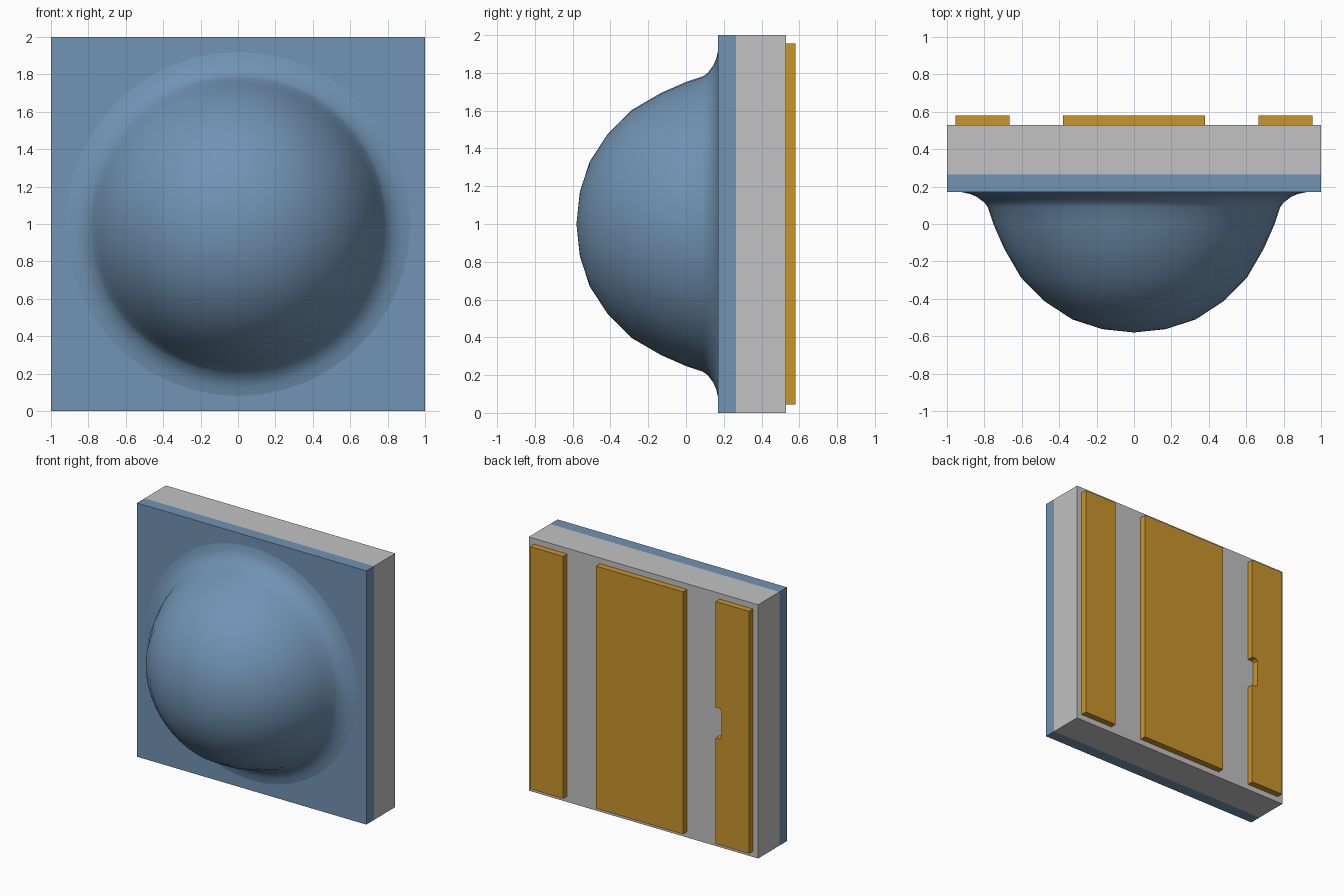
import bpy, bmesh, math
from mathutils import Vector

cube = bpy.data.objects.get("Cube")
if cube:
    bpy.data.objects.remove(cube, do_unlink=True)


def material(name, rgb):
    m = bpy.data.materials.new(name)
    m.use_nodes = True
    m.diffuse_color = (*rgb, 1)
    m.node_tree.nodes["Principled BSDF"].inputs["Base Color"].default_value = (*rgb, 1)
    return m


blue = material("lens_blue", (0.165, 0.292, 0.451))
grey = material("body_grey", (0.54, 0.54, 0.54))
gold = material("pad_gold", (0.591, 0.301, 0.025))


def finish(name, bm, mat):
    bmesh.ops.recalc_face_normals(bm, faces=bm.faces)
    mesh = bpy.data.meshes.new(name)
    bm.to_mesh(mesh)
    bm.free()
    mesh.materials.append(mat)
    ob = bpy.data.objects.new(name, mesh)
    bpy.context.collection.objects.link(ob)
    return ob


def slab(name, outline, y0, y1, mat):
    """Extrude an (x, z) outline from y0 to y1."""
    bm = bmesh.new()
    face = bm.faces.new([bm.verts.new((x, y0, z)) for x, z in outline])
    grown = bmesh.ops.extrude_face_region(bm, geom=[face])["geom"]
    verts = [v for v in grown if isinstance(v, bmesh.types.BMVert)]
    bmesh.ops.translate(bm, verts=verts, vec=(0, y1 - y0, 0))
    return finish(name, bm, mat)


def rect(x0, x1, z0, z1):
    return [(x0, z0), (x1, z0), (x1, z1), (x0, z1)]


# Square body: lens plate in front, substrate behind
FRONT, SEAM, BACK, END = 0.17, 0.265, 0.53, 0.58
slab("lens_plate", rect(-1, 1, 0, 2), FRONT, SEAM, blue)
slab("substrate", rect(-1, 1, 0, 2), SEAM, BACK, grey)

# Contact pads on the back, the right one with a notch in its inner edge
LOW, HIGH = 0.045, 1.955
slab("centre_pad", rect(-0.38, 0.38, LOW, HIGH), BACK, END, gold)
slab("left_pad", rect(0.665, 0.955, LOW, HIGH), BACK, END, gold)
notch = [(-0.665, 0.88), (-0.7, 0.88), (-0.715, 0.895),
         (-0.715, 1.105), (-0.7, 1.12), (-0.665, 1.12)]
slab("right_pad", [(-0.955, LOW), (-0.665, LOW)] + notch
     + [(-0.665, HIGH), (-0.955, HIGH)], BACK, END, gold)

# Dome: a revolved (radius, y) profile with a flared foot
profile = [(0, -0.58), (0.17, -0.562), (0.33, -0.51), (0.48, -0.412),
           (0.605, -0.285), (0.695, -0.13), (0.752, 0.0), (0.782, 0.09),
           (0.8, 0.115), (0.84, 0.145), (0.875, 0.16), (0.92, FRONT)]
bm = bmesh.new()
verts = [bm.verts.new((r, y, 1)) for r, y in profile]
edges = [bm.edges.new(pair) for pair in zip(verts, verts[1:])]
bmesh.ops.spin(bm, geom=verts + edges, cent=Vector((0, 0, 1)), axis=(0, 1, 0),
               angle=math.tau, steps=48)
bmesh.ops.remove_doubles(bm, verts=bm.verts, dist=0.0005)
dome = finish("dome_lens", bm, blue)
# Make the open shell face the front
if sum(f.normal.y * f.area for f in dome.data.polygons) > 0:
    dome.data.flip_normals()
bpy.ops.object.select_all(action="DESELECT")
bpy.context.view_layer.objects.active = dome
dome.select_set(True)
bpy.ops.object.shade_smooth_by_angle(angle=math.radians(40))
